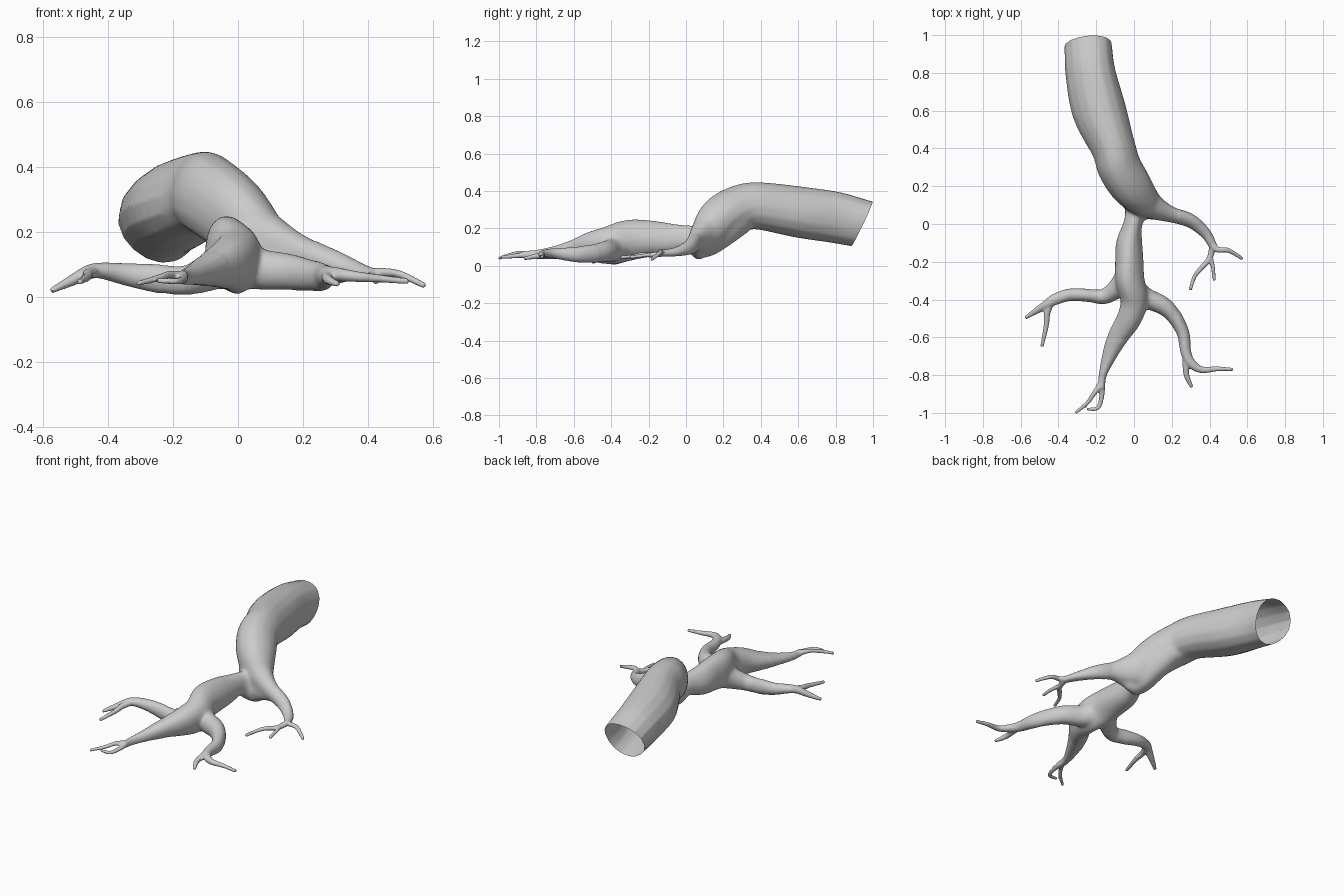
import bpy, bmesh, math
from mathutils import Vector

SIDES = 16
bm = bmesh.new()


def spline(p0, p1, p2, p3, t):
    """Catmull-Rom blend of (x, y, z, half width, half height) points."""
    return [0.5 * (2 * b + (c - a) * t + (2 * a - 5 * b + 4 * c - d) * t * t
                   + (3 * b - a - 3 * c + d) * t ** 3)
            for a, b, c, d in zip(p0, p1, p2, p3)]


def tube(points, fold=0.0, steps=5):
    """Sweep a closed, tapering, slightly folded oval along the points."""
    pts = [points[0]] + points + [points[-1]]
    path = [spline(*pts[i:i + 4], s / steps)
            for i in range(len(points) - 1) for s in range(steps)]
    path.append(list(points[-1]))
    rings = []
    for i, p in enumerate(path):
        a, b = path[max(i - 1, 0)], path[min(i + 1, len(path) - 1)]
        tangent = (Vector(b[:3]) - Vector(a[:3])).normalized()
        side = tangent.cross(Vector((0, 0, 1))).normalized()
        up = side.cross(tangent)
        ring = []
        for k in range(SIDES):
            ang = 2 * math.pi * k / SIDES
            r = 1 + fold * math.sin(3 * ang + i * 0.16)
            ring.append(bm.verts.new(Vector(p[:3])
                        + side * math.cos(ang) * max(p[3], 0.007) * r
                        + up * math.sin(ang) * max(p[4], 0.007) * r))
        rings.append(ring)
    for r0, r1 in zip(rings, rings[1:]):
        for k in range(SIDES):
            n = (k + 1) % SIDES
            bm.faces.new((r0[k], r0[n], r1[n], r1[k]))
    bm.faces.new(rings[0][::-1])
    bm.faces.new(rings[-1])


# trunk, running down into the back right root
tube([(-.265, 1.12, .185, .125, .125), (-.24, .95, .226, .126, .13),
      (-.225, .8, .258, .133, .138), (-.18, .6, .284, .143, .138),
      (-.108, .4, .315, .118, .128), (-.08, .3, .308, .118, .126),
      (-.02, .2, .262, .113, .122), (.05, .125, .185, .088, .112),
      (.12, .082, .155, .062, .085), (.2, .05, .132, .043, .055),
      (.3, .018, .1, .037, .04), (.38, -.05, .075, .029, .025),
      (.42, -.12, .068, .021, .018)], 0.04)
# heel of the trunk and the central body, running into the front root
tube([(-.04, .3, .27, .08, .09), (.005, .17, .19, .09, .1),
      (.02, .085, .13, .072, .09), (-.003, .01, .148, .05, .068),
      (-.025, -.1, .14, .07, .088), (-.027, -.2, .142, .076, .1),
      (-.025, -.3, .138, .078, .11), (0, -.4, .115, .072, .106),
      (-.025, -.5, .105, .066, .085), (-.085, -.6, .085, .055, .055),
      (-.13, -.7, .07, .038, .035), (-.165, -.8, .06, .021, .024),
      (-.172, -.87, .06, .019, .02)], 0.05)
# web under the heel, filling the corner toward the back right root
tube([(-.01, .03, .14, .04, .05), (.05, .07, .1, .045, .07),
      (.12, .06, .115, .04, .055), (.2, .045, .115, .03, .035)])
# left root
tube([(-.03, -.26, .11, .06, .07), (-.09, -.34, .075, .052, .06),
      (-.16, -.385, .05, .042, .047), (-.24, -.378, .055, .035, .045),
      (-.34, -.375, .068, .033, .035), (-.42, -.4, .08, .03, .025),
      (-.46, -.425, .075, .024, .022), (-.51, -.455, .05, .018, .017),
      (-.575, -.497, .018, .009, .009)])
# right root
tube([(0, -.34, .11, .06, .07), (.06, -.39, .085, .055, .065),
      (.15, -.43, .077, .05, .058), (.21, -.487, .067, .041, .052),
      (.26, -.58, .06, .034, .042), (.275, -.68, .065, .028, .03),
      (.305, -.74, .068, .025, .022), (.36, -.772, .062, .018, .017),
      (.44, -.767, .055, .013, .012), (.525, -.77, .047, .009, .009)])

# forked root tips
tips = [
    [(.41, -.1, .07, .02, .017), (.44, -.135, .075, .016, .014),
     (.5, -.14, .068, .013, .012), (.575, -.185, .033, .009, .009)],
    [(.42, -.1, .068, .02, .017), (.4, -.18, .058, .015, .014),
     (.35, -.24, .06, .013, .012), (.32, -.28, .052, .011, .01),
     (.297, -.35, .045, .009, .009)],
    [(.405, -.17, .06, .012, .012), (.418, -.23, .055, .011, .01),
     (.425, -.3, .045, .009, .009)],
    [(-.44, -.41, .078, .022, .019), (-.46, -.47, .07, .018, .016),
     (-.465, -.54, .06, .014, .013), (-.488, -.65, .045, .009, .009)],
    [(.28, -.7, .065, .025, .02), (.275, -.78, .055, .016, .016),
     (.285, -.82, .048, .014, .013), (.307, -.865, .038, .009, .009)],
    [(-.168, -.84, .06, .02, .018), (-.21, -.895, .068, .013, .012),
     (-.245, -.945, .057, .011, .011), (-.31, -1.0, .04, .008, .008)],
    [(-.17, -.85, .06, .018, .018), (-.172, -.92, .052, .013, .012),
     (-.193, -.975, .047, .011, .01), (-.25, -.98, .05, .008, .008)],
]
for tip in tips:
    tube(tip)

mesh = bpy.data.meshes.new("tree_root")
bm.to_mesh(mesh)
bm.free()
root = bpy.data.objects.new("tree_root", mesh)
bpy.context.collection.objects.link(root)
bpy.context.view_layer.objects.active = root
root.select_set(True)

# fuse every limb into one skin
remesh = root.modifiers.new("fuse", 'REMESH')
remesh.mode = 'VOXEL'
remesh.voxel_size = 0.006
bpy.ops.object.modifier_apply(modifier="fuse")

# soften the thick joints and cut the hollow trunk mouth open
bm = bmesh.new()
bm.from_mesh(root.data)
core = [v for v in bm.verts if abs(v.co.x) < .24 and v.co.y > -.62]
for i in range(25):
    bmesh.ops.smooth_vert(bm, verts=core, factor=0.5, use_axis_x=True,
                          use_axis_y=True, use_axis_z=True)
bmesh.ops.smooth_vert(bm, verts=bm.verts[:], factor=0.5, use_axis_x=True,
                      use_axis_y=True, use_axis_z=True)
bmesh.ops.bisect_plane(bm, geom=bm.verts[:] + bm.edges[:] + bm.faces[:],
                       plane_co=(-.25, .98, .31), plane_no=(-.06, .88, -.42),
                       clear_outer=True)
bm.to_mesh(root.data)
bm.free()

reduce = root.modifiers.new("reduce", 'DECIMATE')
reduce.ratio = 0.3
bpy.ops.object.modifier_apply(modifier="reduce")
bpy.ops.object.shade_smooth_by_angle(angle=math.radians(50))
